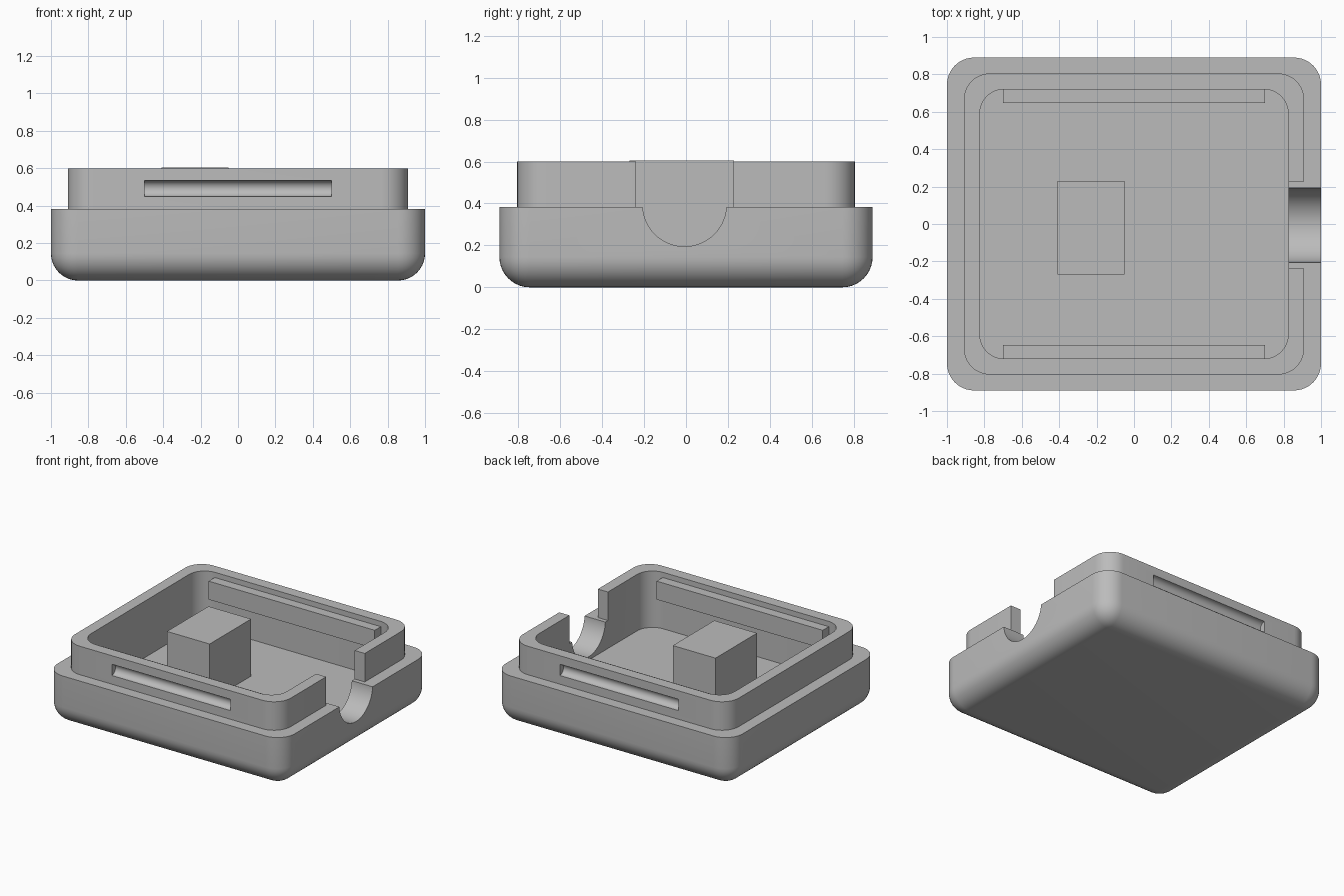
import bpy, bmesh, math
from mathutils import Matrix, Vector

if "Cube" in bpy.data.objects:
    bpy.data.objects.remove(bpy.data.objects["Cube"], do_unlink=True)

grey = bpy.data.materials.new("plain grey")
grey.use_nodes = True
grey.diffuse_color = (0.5, 0.5, 0.5, 1)
grey.node_tree.nodes["Principled BSDF"].inputs["Base Color"].default_value = (0.5, 0.5, 0.5, 1)


def finish(bm, name):
    bmesh.ops.recalc_face_normals(bm, faces=bm.faces)
    mesh = bpy.data.meshes.new(name)
    bm.to_mesh(mesh)
    bm.free()
    mesh.materials.append(grey)
    obj = bpy.data.objects.new(name, mesh)
    bpy.context.scene.collection.objects.link(obj)
    return obj


def box(name, low, high, radius=0, round_bottom=False):
    """Box from two corners, optionally with rounded upright and bottom edges."""
    low, high = Vector(low), Vector(high)
    bm = bmesh.new()
    bmesh.ops.create_cube(bm, size=1)
    bmesh.ops.scale(bm, vec=high - low, verts=bm.verts)
    bmesh.ops.translate(bm, vec=(low + high) / 2, verts=bm.verts)
    if radius:
        middle = (low.z + high.z) / 2
        edges = []
        for e in bm.edges:
            heights = [v.co.z for v in e.verts]
            if abs(heights[0] - heights[1]) > 0.01 or (round_bottom and max(heights) < middle):
                edges.append(e)
        bmesh.ops.bevel(bm, geom=edges, offset=radius, segments=10, profile=0.5,
                        affect='EDGES', clamp_overlap=False)
    return finish(bm, name)


def rod(name, center, radius, length):
    """Cylinder lying along x."""
    bm = bmesh.new()
    bmesh.ops.create_cone(bm, cap_ends=True, segments=64, radius1=radius, radius2=radius, depth=length,
                          matrix=Matrix.Translation(center) @ Matrix.Rotation(math.pi / 2, 4, 'Y'))
    return finish(bm, name)


def select_only(obj):
    bpy.ops.object.select_all(action='DESELECT')
    obj.select_set(True)
    bpy.context.view_layer.objects.active = obj


def cut(target, cutter):
    cutter.hide_render = True
    mod = target.modifiers.new("cut", 'BOOLEAN')
    mod.operation = 'DIFFERENCE'
    mod.solver = 'EXACT'
    mod.object = cutter
    select_only(target)
    bpy.ops.object.modifier_apply(modifier=mod.name)
    bpy.data.objects.remove(cutter, do_unlink=True)


def cavity():
    return box("cavity_cutter", (-0.825, -0.72, 0.17), (0.825, 0.72, 0.8), 0.13)


# Lower shell with hollow and half-round cable channel
base = box("base_shell", (-1, -0.89, 0), (1, 0.89, 0.383), 0.145, True)
cut(base, cavity())
cut(base, rod("channel_cutter", (0.95, -0.007, 0.395), 0.2, 0.5))

# Stepped-in lip with a gap above the channel
lip = box("upper_lip", (-0.91, -0.805, 0.383), (0.91, 0.805, 0.6), 0.14)
cut(lip, cavity())
cut(lip, box("gap_cutter", (0.6, -0.238, 0.2), (1.2, 0.227, 0.9)))

# Latch grooves outside, backing ribs inside
ribs = []
for side, label in ((-1, "front"), (1, "back")):
    cut(lip, rod("groove_cutter", (0, side * 0.805, 0.492), 0.043, 1.0))
    ys = sorted((side * 0.647, side * 0.74))
    ribs.append(box(label + "_inner_rib", (-0.7, ys[0], 0.42), (0.7, ys[1], 0.56)))

# Support block on the floor
box("support_block", (-0.41, -0.27, 0.16), (-0.05, 0.23, 0.605))

for obj in (base, lip):
    select_only(obj)
    bpy.ops.object.shade_smooth_by_angle(angle=math.radians(30))
